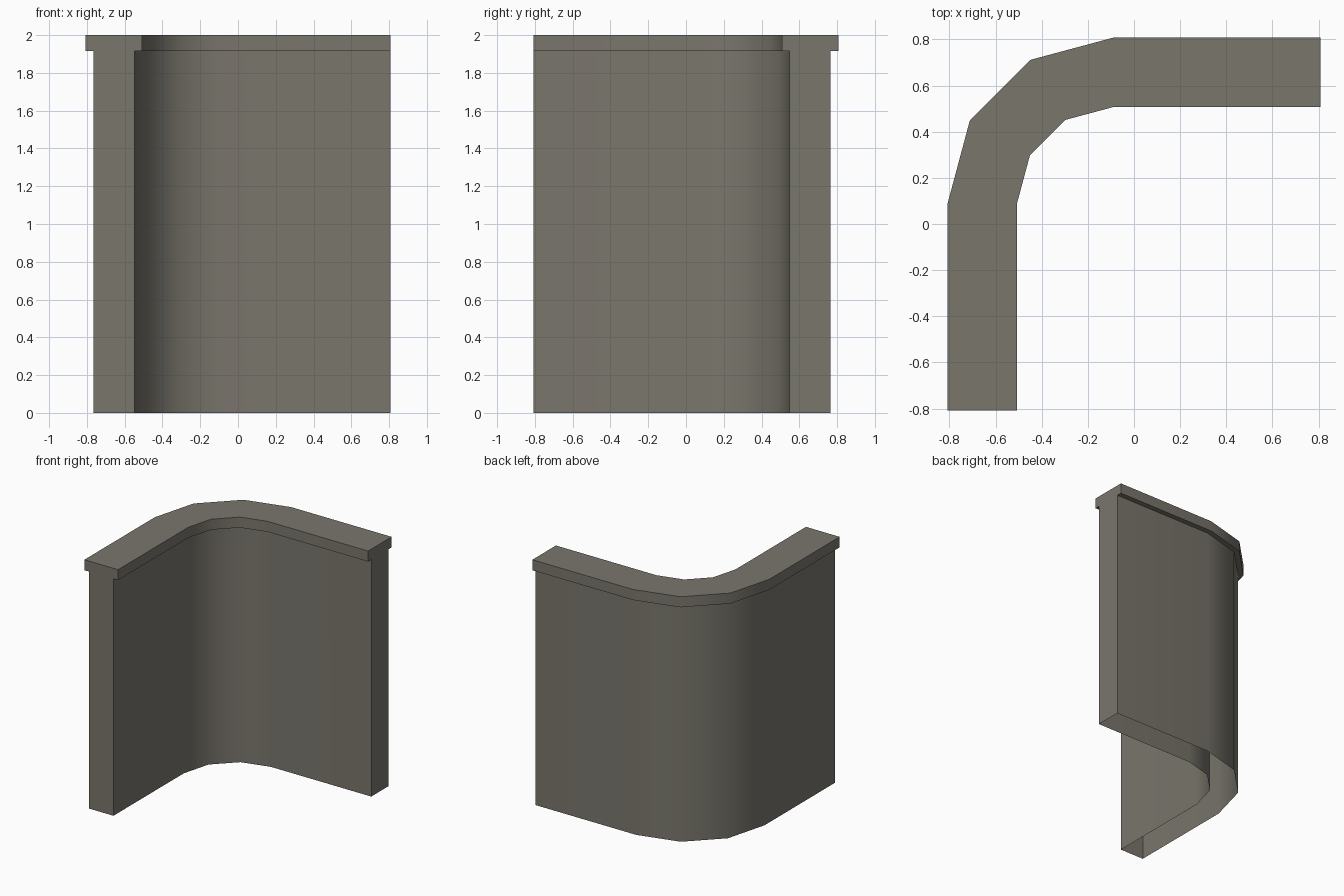
import bpy, bmesh, math

if "Cube" in bpy.data.objects:
    bpy.data.objects.remove(bpy.data.objects["Cube"])

H = 0.808            # half extent in x and y
CX, CY = -0.09, 0.09 # centre of the rounded corner

stone = bpy.data.materials.new("warm grey stone")
stone.diffuse_color = (0.195, 0.182, 0.152, 1)
stone.use_nodes = True
stone.node_tree.nodes["Principled BSDF"].inputs["Base Color"].default_value = stone.diffuse_color


def corner_path(r):
    """Plan line: straight leg, three-sided quarter turn, straight leg."""
    pts = [(H, CY + r)]
    for a in (90, 120, 150, 180):
        t = math.radians(a)
        pts.append((CX + r * math.cos(t), CY + r * math.sin(t)))
    pts.append((CX - r, -H))
    return pts


def corner_strip(name, r_in, r_out, z0, z1, hollow=False):
    """Box section swept round the corner; hollow leaves top and bottom open."""
    bm = bmesh.new()
    rings = []
    for (xi, yi), (xo, yo) in zip(corner_path(r_in), corner_path(r_out)):
        section = [(xi, yi, z0), (xo, yo, z0), (xo, yo, z1), (xi, yi, z1)]
        rings.append([bm.verts.new(p) for p in section])
    for a, b in zip(rings, rings[1:]):
        for i in range(4):
            j = (i + 1) % 4
            bm.faces.new((a[i], a[j], b[j], b[i]))
    bm.faces.new(rings[0])
    bm.faces.new(rings[-1])
    bmesh.ops.recalc_face_normals(bm, faces=bm.faces)
    if hollow:
        bmesh.ops.delete(bm, geom=[f for f in bm.faces if abs(f.normal.z) > 0.5],
                         context='FACES_ONLY')
    me = bpy.data.meshes.new(name)
    bm.to_mesh(me)
    bm.free()
    me.materials.append(stone)
    ob = bpy.data.objects.new(name, me)
    bpy.context.collection.objects.link(ob)
    bpy.ops.object.select_all(action='DESELECT')
    ob.select_set(True)
    bpy.context.view_layer.objects.active = ob
    bpy.ops.object.shade_smooth_by_angle(angle=math.radians(40))
    # keep the long straight legs flat-looking
    mod = ob.modifiers.new("flat legs", 'WEIGHTED_NORMAL')
    mod.keep_sharp = True
    return ob


# Wall shell, open underneath
corner_strip("corner_wall", 0.458, 0.675, 0.0, 1.915, hollow=True)
# Overhanging coping on top
corner_strip("wall_coping", 0.417, H + CX, 1.915, 2.0)
